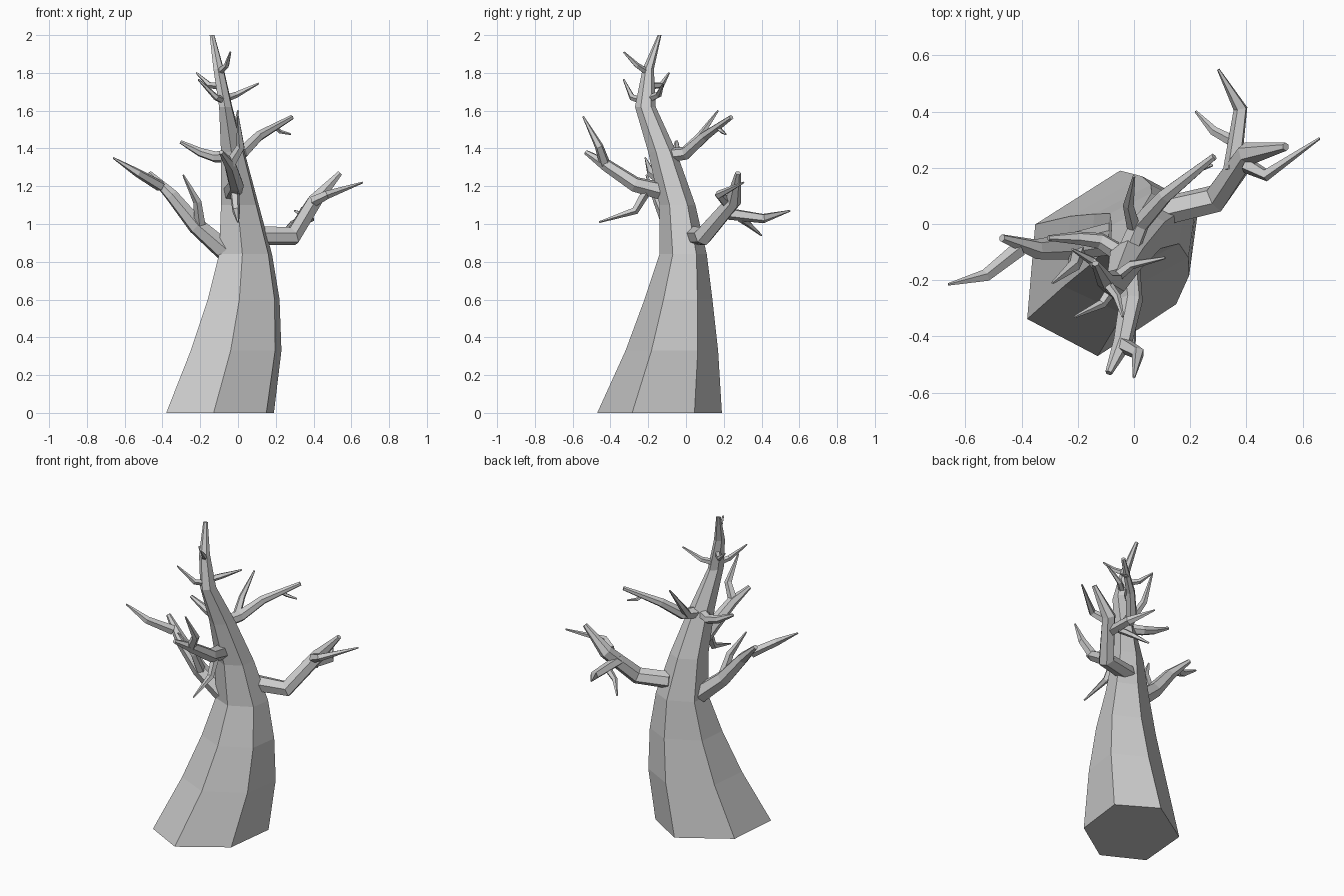
import bpy, bmesh, math
from mathutils import Vector


def loft(name, rings):
    """Skin a list of equal-length rings and close both ends."""
    bm = bmesh.new()
    vr = [[bm.verts.new(p) for p in r] for r in rings]
    n = len(vr[0])
    for a, b in zip(vr, vr[1:]):
        for i in range(n):
            j = (i + 1) % n
            bm.faces.new((a[i], a[j], b[j], b[i]))
    bm.faces.new(vr[0][::-1])
    bm.faces.new(vr[-1])
    bmesh.ops.recalc_face_normals(bm, faces=bm.faces)
    me = bpy.data.meshes.new(name)
    bm.to_mesh(me)
    bm.free()
    ob = bpy.data.objects.new(name, me)
    bpy.context.collection.objects.link(ob)
    return ob


def branch(name, path, radii, sides=6):
    """Tapered faceted limb along a bent path, mitred at each bend."""
    pts = [Vector(p) for p in path]
    segs = [(b - a).normalized() for a, b in zip(pts, pts[1:])]
    u = segs[0].orthogonal().normalized()
    rings = []
    for i, (p, r) in enumerate(zip(pts, radii)):
        t = (segs[max(i - 1, 0)] + segs[min(i, len(segs) - 1)]).normalized()
        u = (u - t * u.dot(t)).normalized()
        v = t.cross(u)
        rings.append([p + r * (u * math.cos(a) + v * math.sin(a))
                      for a in (2 * math.pi * k / sides for k in range(sides))])
    return loft(name, rings)


# Trunk: one six-sided outline fitted into a box at each height
hexagon = [(0, .2), (.44, 0), (.93, .28), (1, .78), (.58, 1), (.05, .71)]
levels = [  # x0, x1, y0, y1, z
    (-.38, .19, -.47, .19, 0), (-.25, .23, -.32, .17, .33),
    (-.16, .22, -.22, .14, .6), (-.10, .18, -.14, .11, .84),
    (-.09, .11, -.14, .05, 1.1), (-.09, .035, -.20, -.05, 1.38),
    (-.10, -.03, -.27, -.16, 1.62), (-.13, -.075, -.23, -.17, 1.82),
    (-.15, -.125, -.15, -.13, 2.0)]
loft("trunk", [[(x0 + (x1 - x0) * h, y0 + (y1 - y0) * k, z) for h, k in hexagon]
               for x0, x1, y0, y1, z in levels])

# Main limbs
branch("right_limb", [(.08, .04, .94), (.29, .09, .935), (.405, .25, 1.12), (.54, .275, 1.27)],
       (.052, .052, .043, .015))
branch("left_limb", [(-.07, -.05, .86), (-.22, -.08, .99), (-.35, -.09, 1.15), (-.47, -.05, 1.27)],
       (.058, .048, .036, .014))
branch("front_limb", [(-.03, -.11, 1.17), (-.01, -.27, 1.21), (-.04, -.42, 1.31), (-.09, -.53, 1.38)],
       (.05, .042, .034, .013))
branch("upper_right_limb", [(-.03, -.12, 1.36), (.02, 0, 1.375), (.11, .10, 1.465), (.285, .24, 1.565)],
       (.04, .036, .028, .013))
branch("upper_left_limb", [(-.04, -.11, 1.36), (-.12, -.06, 1.355), (-.2, -.05, 1.38), (-.305, -.05, 1.435)],
       (.034, .03, .024, .01))

# Twigs: three-point paths with start, middle and tip radius
twigs = {
    "right_limb_outer_twig": ([(.40, .21, 1.12), (.47, .175, 1.155), (.66, .305, 1.22)], .03),
    "right_limb_back_twig": ([(.35, .19, 1.06), (.38, .41, 1.03), (.30, .55, 1.07)], .034),
    "right_limb_low_twig": ([(.36, .29, 1.03), (.285, .33, 1.0), (.22, .40, .94)], .022),
    "left_limb_outer_twig": ([(-.41, -.09, 1.2), (-.53, -.185, 1.27), (-.66, -.215, 1.35)], .03),
    "left_limb_upright_twig": ([(-.2, -.1, 1.0), (-.215, -.15, 1.12), (-.29, -.21, 1.26)], .03),
    "front_limb_upright_twig": ([(-.04, -.43, 1.32), (.015, -.46, 1.41), (0, -.545, 1.57)], .03),
    "front_limb_low_twig": ([(-.02, -.2, 1.19), (-.01, -.27, 1.07), (0, -.46, 1.01)], .027),
    "upper_right_small_twig": ([(.19, .16, 1.52), (.22, .19, 1.49), (.28, .21, 1.475)], .014),
    "upper_right_back_twig": ([(0, -.01, 1.38), (-.02, .07, 1.46), (0, .17, 1.6)], .026),
    "crown_right_twig": ([(-.08, -.2, 1.66), (-.01, -.145, 1.685), (.11, -.12, 1.745)], .022),
    "crown_front_twig": ([(-.07, -.22, 1.65), (-.115, -.285, 1.67), (-.21, -.33, 1.765)], .022),
    "crown_left_twig": ([(-.09, -.2, 1.73), (-.15, -.13, 1.735), (-.22, -.09, 1.8)], .021),
    "crown_top_twig": ([(-.105, -.2, 1.8), (-.06, -.26, 1.84), (-.04, -.33, 1.91)], .019),
}
for name, (path, r) in twigs.items():
    branch(name, path, (r, r * .78, .005), 5)
